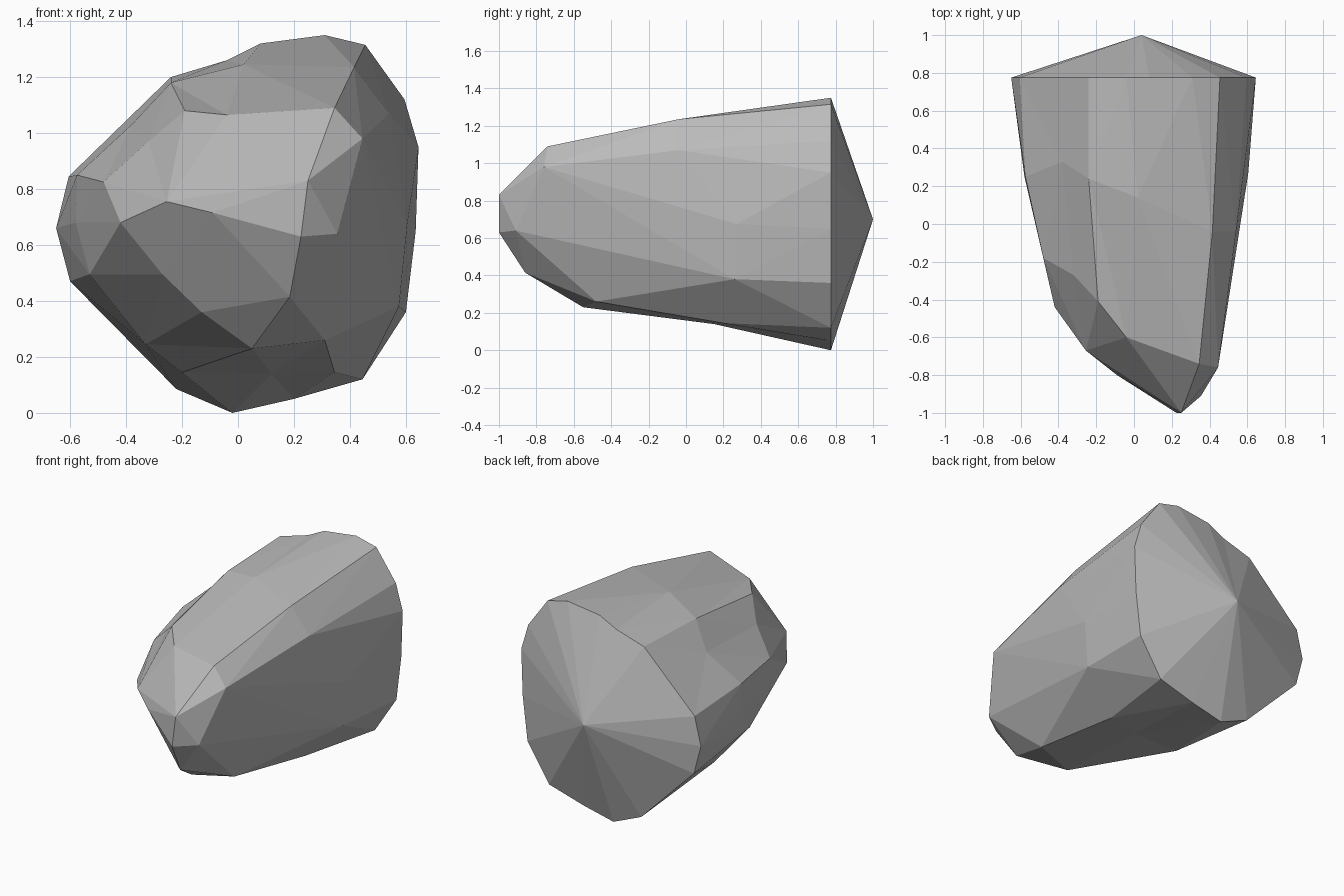
import bpy
import bmesh
from mathutils import Vector

# Remove the default object
default_object = bpy.data.objects.get("Cube")
if default_object:
    bpy.data.objects.remove(default_object, do_unlink=True)


def make_material(name, colour):
    material = bpy.data.materials.new(name)
    material.use_nodes = True
    material.diffuse_color = colour
    shader = material.node_tree.nodes["Principled BSDF"]
    shader.inputs["Base Color"].default_value = colour
    shader.inputs["Roughness"].default_value = 0.9
    return material


def add_loop(mesh, points):
    return [mesh.verts.new(Vector(point)) for point in points]


def stitch(mesh, outer, inner, steps):
    """Join two closed loops with triangles; each step moves along (o)uter or (i)nner."""
    outer_step = inner_step = 0
    for step in steps.replace(" ", ""):
        here = outer[outer_step % len(outer)]
        there = inner[inner_step % len(inner)]
        if step == "o":
            outer_step += 1
            corner = outer[outer_step % len(outer)]
        else:
            inner_step += 1
            corner = inner[inner_step % len(inner)]
        mesh.faces.new((here, corner, there))


def fan(mesh, hub, edge):
    for first, second in zip(edge, edge[1:]):
        mesh.faces.new((hub, first, second))


# Widest cross-section near the back, as x and z
rim_y = 0.775
rim_outline = [
    (-.605, .845), (-.24, 1.2), (-.04, 1.26), (.08, 1.32),
    (.31, 1.35), (.455, 1.315), (.595, 1.12), (.645, .95),
    (.635, .65), (.6, .36), (.445, .12), (.2, .05),
    (-.02, 0), (-.22, .085), (-.6, .47), (-.65, .66),
]

# Loops of corners around the middle, the shoulder and the nose
middle_corners = [
    (-.575, .25, .85), (-.38, .33, 1.03), (-.24, .24, 1.18), (.02, .14, 1.245),
    (.415, -.04, 1.235), (.54, -.04, 1.07), (.605, .27, .675), (.575, .26, .38),
    (.345, .2, .145), (.12, .15, .14), (-.2, .15, .145), (-.33, .18, .245),
    (-.53, .1, .495), (-.58, .25, .68),
]
shoulder_corners = [
    (-.48, -.18, .825), (-.32, -.27, .97), (-.19, -.41, 1.08), (-.04, -.6, 1.065),
    (.345, -.74, 1.09), (.445, -.76, .98), (.355, -.91, .64), (.31, -.48, .26),
    (.05, -.55, .23), (-.13, -.53, .36), (-.27, -.49, .495), (-.42, -.44, .68),
]
nose_corners = [
    (-.255, -.67, .755), (.25, -1, .83), (.225, -1, .63),
    (.185, -.86, .415), (-.09, -.8, .715),
]
back_point = (.04, 1, .7)

# Faceted boulder, stitched loop by loop and closed at both ends
boulder_mesh = bmesh.new()
rim = add_loop(boulder_mesh, [(x, rim_y, z) for x, z in rim_outline])
middle = add_loop(boulder_mesh, middle_corners)
shoulder = add_loop(boulder_mesh, shoulder_corners)
nose = add_loop(boulder_mesh, nose_corners)
stitch(boulder_mesh, rim, middle, "ioioi ooioi ooioi ooioi oioio ioiio")
stitch(boulder_mesh, middle, shoulder, "oioii oioio ooiio oiooi ioioi o")
stitch(boulder_mesh, shoulder, nose, "oooio ooiio ooioi oo")
fan(boulder_mesh, nose[-1], nose[:-1])
back_tip = boulder_mesh.verts.new(back_point)
fan(boulder_mesh, back_tip, rim + rim[:1])
bmesh.ops.recalc_face_normals(boulder_mesh, faces=boulder_mesh.faces[:])

boulder_data = bpy.data.meshes.new("boulder")
boulder_mesh.to_mesh(boulder_data)
boulder_mesh.free()
boulder_data.materials.append(make_material("stone grey", (.5, .5, .5, 1)))
boulder = bpy.data.objects.new("boulder", boulder_data)
bpy.context.collection.objects.link(boulder)
